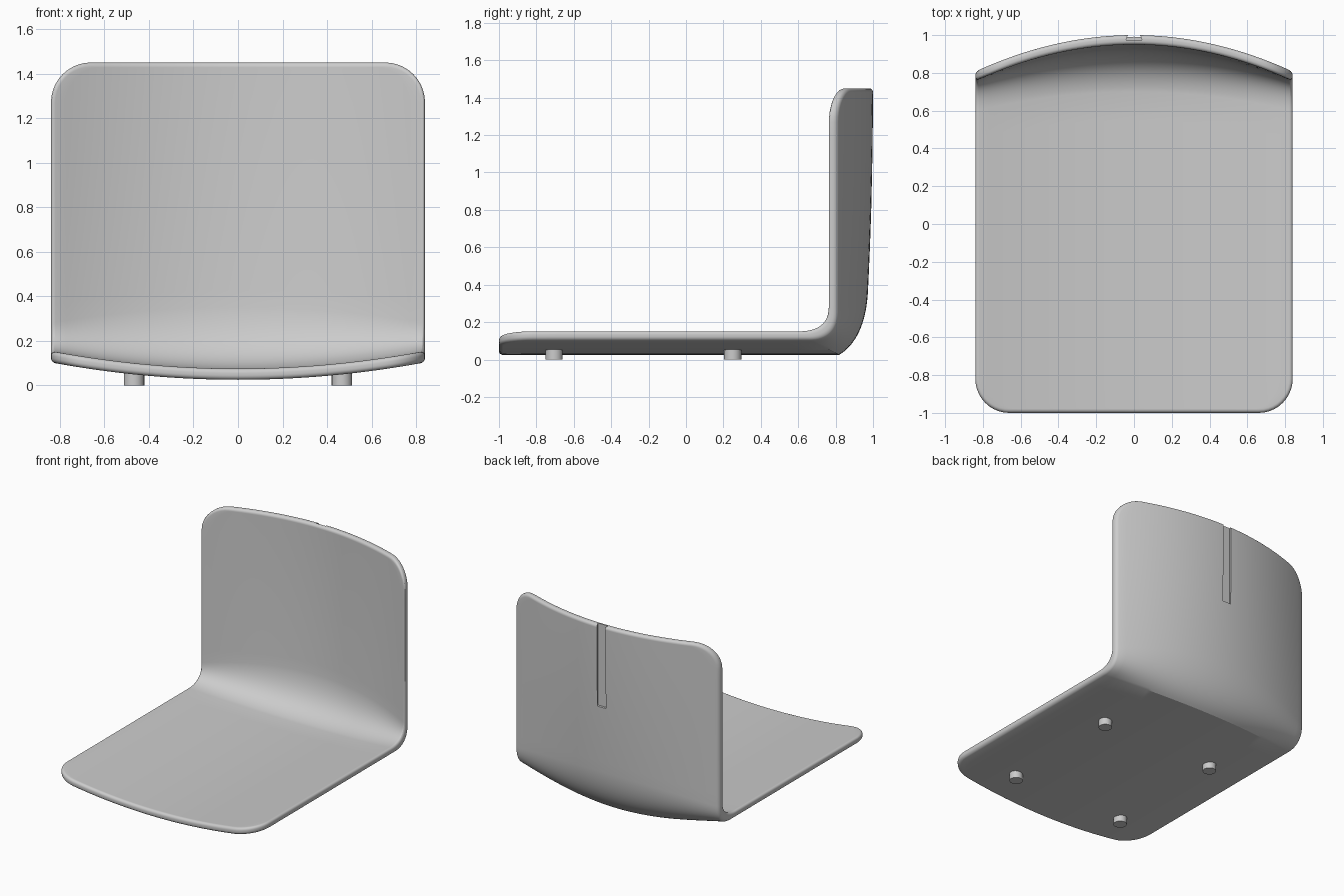
import bpy, bmesh
from math import sin, cos, pi

if "Cube" in bpy.data.objects:
    bpy.data.objects.remove(bpy.data.objects["Cube"])

W, R, TOP, FRONT = 0.84, 0.18, 1.45, -1.0   # half width, corner radius, extents
EDGE_R, THICK = 0.02, 0.05                  # rim rounding, shell thickness
COLS = 32

# Bend control points (y, z) at the centre and at the side, then y at the top
OUTER = dict(mid=[(0.82, 0.025), (0.955, 0.11), (0.972, 0.35)], mid_top=1.0,
             side=[(0.66, 0.103), (0.807, 0.103), (0.807, 0.25)], side_top=0.807)
INNER = dict(mid=[(0.70, 0.075), (0.90, 0.10), (0.925, 0.35)], mid_top=0.95,
             side=[(0.60, 0.154), (0.757, 0.154), (0.757, 0.28)], side_top=0.757)


def lerp(a, b, t):
    return a + (b - a) * t


def rows(e):
    """Rows along the profile: (zone, value, half width), inset by e."""
    r = R - e
    arc = [i * pi / 20 for i in range(11)]
    out = [("front", FRONT + e + r * (1 - cos(a)), W - R + r * sin(a)) for a in arc]
    out += [("seat", k / 10, W - e) for k in range(1, 11)]
    out += [("bend", k / 16, W - e) for k in range(1, 17)]
    out += [("back", k / 12, W - e) for k in range(1, 12)]
    out += [("top", TOP - e - r * (1 - cos(a)), W - R + r * sin(a)) for a in reversed(arc)]
    return out


def surface(prof, zone, v, t):
    """Point (y, z) on a surface; t blends from centre to side."""
    p = [(lerp(a[0], b[0], t), lerp(a[1], b[1], t))
         for a, b in zip(prof["mid"], prof["side"])]
    if zone == "front":
        return v, p[0][1]
    if zone == "seat":
        return lerp(FRONT + R, p[0][0], v), p[0][1]
    if zone == "bend":
        return tuple((1 - v) ** 2 * p[0][i] + 2 * v * (1 - v) * p[1][i] + v * v * p[2][i]
                     for i in (0, 1))
    z = lerp(p[2][1], TOP - R, v) if zone == "back" else v
    f = (z - p[2][1]) / (TOP - p[2][1])
    y_top = lerp(prof["mid_top"], prof["side_top"], t)
    return lerp(p[2][0], y_top, 1 - (1 - f) ** 2), z


def point(row, col, d):
    zone, v, hw = row
    x = hw * (2 * col / COLS - 1)
    t = (x / W) ** 2
    a, b = surface(OUTER, zone, v, t), surface(INNER, zone, v, t)
    return x, lerp(a[0], b[0], d), lerp(a[1], b[1], d)


def make_object(name, bm):
    bmesh.ops.recalc_face_normals(bm, faces=bm.faces[:])
    mesh = bpy.data.meshes.new(name)
    bm.to_mesh(mesh)
    bm.free()
    ob = bpy.data.objects.new(name, mesh)
    bpy.context.collection.objects.link(ob)
    return ob


def smooth(ob, angle):
    bpy.ops.object.select_all(action='DESELECT')
    ob.select_set(True)
    bpy.context.view_layer.objects.active = ob
    bpy.ops.object.shade_smooth_by_angle(angle=angle)


# Seat shell: outer skin, inner skin and a rounded rim between them
bm = bmesh.new()
N = len(rows(0))
loop = ([(0, c) for c in range(COLS)] + [(r, COLS) for r in range(N - 1)] +
        [(N - 1, c) for c in range(COLS, 0, -1)] + [(r, 0) for r in range(N - 1, 0, -1)])


def skin(d):
    rr = rows(EDGE_R)
    g = [[bm.verts.new(point(r, c, d)) for c in range(COLS + 1)] for r in rr]
    for i in range(N - 1):
        for c in range(COLS):
            bm.faces.new((g[i][c], g[i][c + 1], g[i + 1][c + 1], g[i + 1][c]))
    return [g[i][c] for i, c in loop]


rings = [skin(0)]
steps = [k * pi / 10 for k in range(1, 6)]
quarter = [(EDGE_R * (1 - sin(a)), EDGE_R * (1 - cos(a)) / THICK) for a in steps]
for e, d in quarter + [(e, 1 - d) for e, d in reversed(quarter)]:
    rr = rows(e)
    rings.append([bm.verts.new(point(rr[i], c, d)) for i, c in loop])
rings.append(skin(1))
for a, b in zip(rings, rings[1:]):
    for k in range(len(loop)):
        j = (k + 1) % len(loop)
        bm.faces.new((a[k], a[j], b[j], b[k]))
shell = make_object("seat_shell", bm)

# Dovetail slot in the rear of the backrest
bm = bmesh.new()
section = [(-0.042, 0.974), (0.042, 0.974), (0.022, 1.03), (-0.022, 1.03)]
face = bm.faces.new([bm.verts.new((x, y, 0.84)) for x, y in section])
top = bmesh.ops.extrude_face_region(bm, geom=[face])["geom"]
bmesh.ops.translate(bm, vec=(0, 0, 0.7),
                    verts=[v for v in top if isinstance(v, bmesh.types.BMVert)])
cutter = make_object("slot_cutter", bm)
cutter.hide_render = True
mod = shell.modifiers.new("slot", 'BOOLEAN')
mod.operation, mod.solver, mod.object = 'DIFFERENCE', 'EXACT', cutter
bpy.context.view_layer.objects.active = shell
bpy.ops.object.modifier_apply(modifier="slot")
bpy.data.objects.remove(cutter)
smooth(shell, 0.42)

# Four round feet
for side, x in (("left", -0.467), ("right", 0.467)):
    for end, y in (("front", -0.705), ("rear", 0.25)):
        bpy.ops.mesh.primitive_cylinder_add(vertices=40, radius=0.046, depth=0.064,
                                            location=(x, y, 0.032))
        foot = bpy.context.object
        foot.name = f"{end}_{side}_foot"
        smooth(foot, 0.6)
